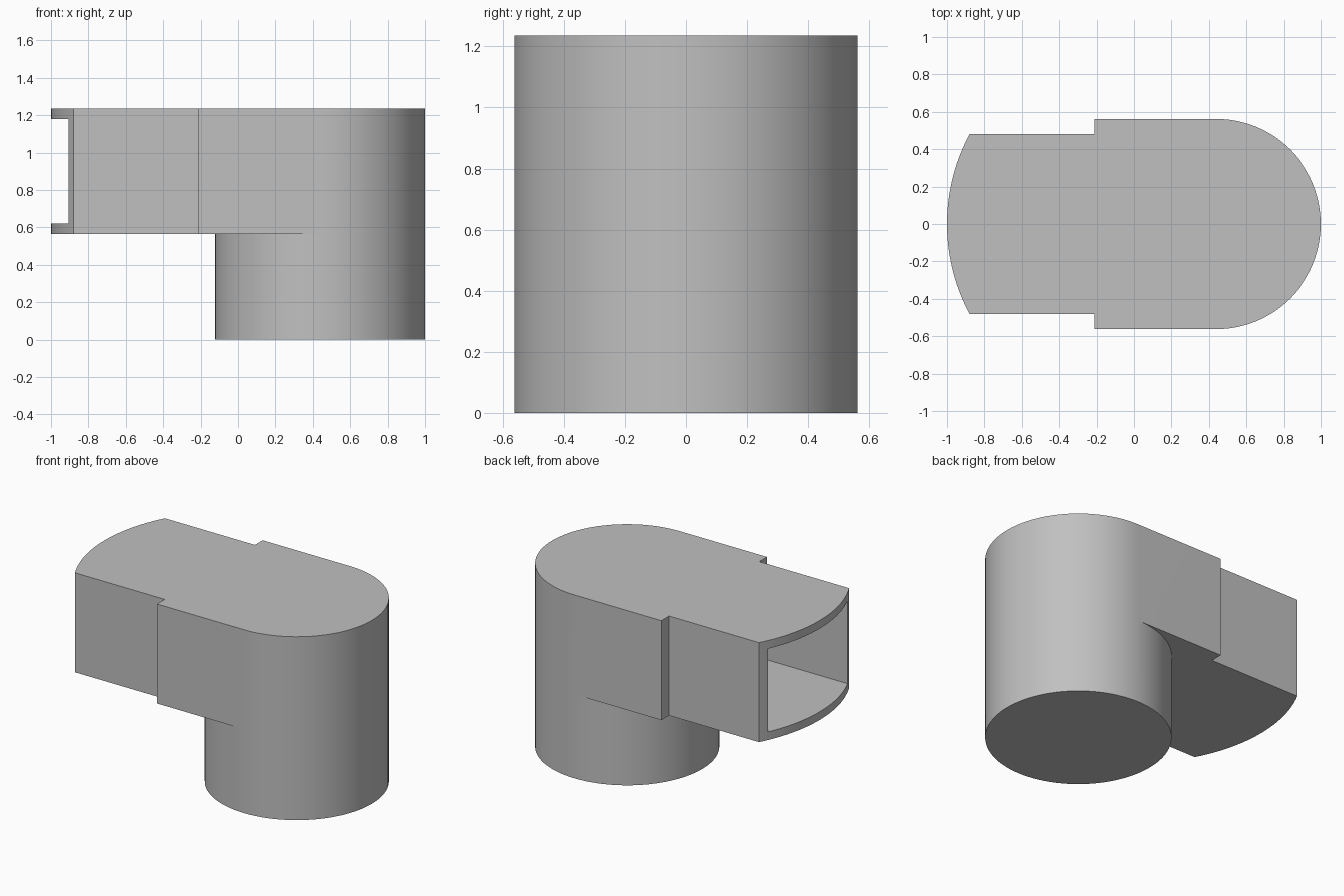
import bpy, bmesh
from math import cos, sin, pi, asin, sqrt

cube = bpy.data.objects.get("Cube")
if cube:
    bpy.data.objects.remove(cube, do_unlink=True)

R, CX = 0.562, 0.438            # round column
MID, TOP = 0.565, 1.235         # arm underside and top
STEP_X, ARM_Y = -0.21, 0.48     # step to the narrow arm
END_R, END_CX = 1.02, 0.02      # curved mouth
SEG, END_SEG = 48, 24

grey = bpy.data.materials.new("plain grey")
grey.use_nodes = True
colour = (0.53, 0.53, 0.53, 1)
grey.diffuse_color = colour
grey.node_tree.nodes["Principled BSDF"].inputs["Base Color"].default_value = colour


def make_object(name, bm):
    bmesh.ops.recalc_face_normals(bm, faces=bm.faces)
    mesh = bpy.data.meshes.new(name)
    bm.to_mesh(mesh)
    bm.free()
    mesh.materials.append(grey)
    obj = bpy.data.objects.new(name, mesh)
    bpy.context.collection.objects.link(obj)
    return obj


def wall(bm, low, high):
    for i in range(len(low) - 1):
        bm.faces.new((low[i], low[i + 1], high[i + 1], high[i]))


# Plan curves, all counter-clockwise
def arc(start):
    return [(CX + R * cos(start + pi * i / SEG), R * sin(start + pi * i / SEG))
            for i in range(SEG + 1)]


outer, inner = arc(-pi / 2), arc(pi / 2)
half = asin(ARM_Y / END_R)
mouth = [(END_CX - END_R * cos(a), END_R * sin(a))
         for a in (half - 2 * half * i / END_SEG for i in range(END_SEG + 1))]
arm = ([(STEP_X, R), (STEP_X, ARM_Y)] + mouth
       + [(STEP_X, -ARM_Y), (STEP_X, -R)])

# Column and arm as one closed shell
bm = bmesh.new()


def ring(points, z):
    return [bm.verts.new((x, y, z)) for x, y in points]


out0, out1, out2 = (ring(outer, z) for z in (0, MID, TOP))
in0 = [out0[-1]] + ring(inner[1:-1], 0) + [out0[0]]
in1 = [out1[-1]] + ring(inner[1:-1], MID) + [out1[0]]
arm1, arm2 = ring(arm, MID), ring(arm, TOP)
wall(bm, out0, out1)
wall(bm, out1, out2)
wall(bm, in0, in1)
wall(bm, [out1[-1]] + arm1 + [out1[0]], [out2[-1]] + arm2 + [out2[0]])
bm.faces.new(out0 + in0[1:-1])            # column base
bm.faces.new(out2 + arm2)                 # top
bm.faces.new(arm1 + in1[::-1])            # arm underside
elbow = make_object("elbow_housing", bm)

# Rectangular duct opening through the curved mouth
bm = bmesh.new()
bmesh.ops.create_cube(bm, size=1)
x0, x1, z0, z1 = -1.2, STEP_X, 0.62, 1.18
for v in bm.verts:
    v.co = (x0 if v.co.x < 0 else x1,
            0.425 if v.co.y > 0 else -0.425,
            z0 if v.co.z < 0 else z1)
cutter = make_object("duct_cutter", bm)
cutter.hide_render = True

cut = elbow.modifiers.new("duct", 'BOOLEAN')
cut.operation = 'DIFFERENCE'
cut.solver = 'EXACT'
cut.object = cutter

bpy.ops.object.select_all(action='DESELECT')
elbow.select_set(True)
bpy.context.view_layer.objects.active = elbow
bpy.ops.object.modifier_apply(modifier=cut.name)
bpy.data.objects.remove(cutter, do_unlink=True)
bpy.ops.object.shade_smooth_by_angle(angle=pi / 6)
